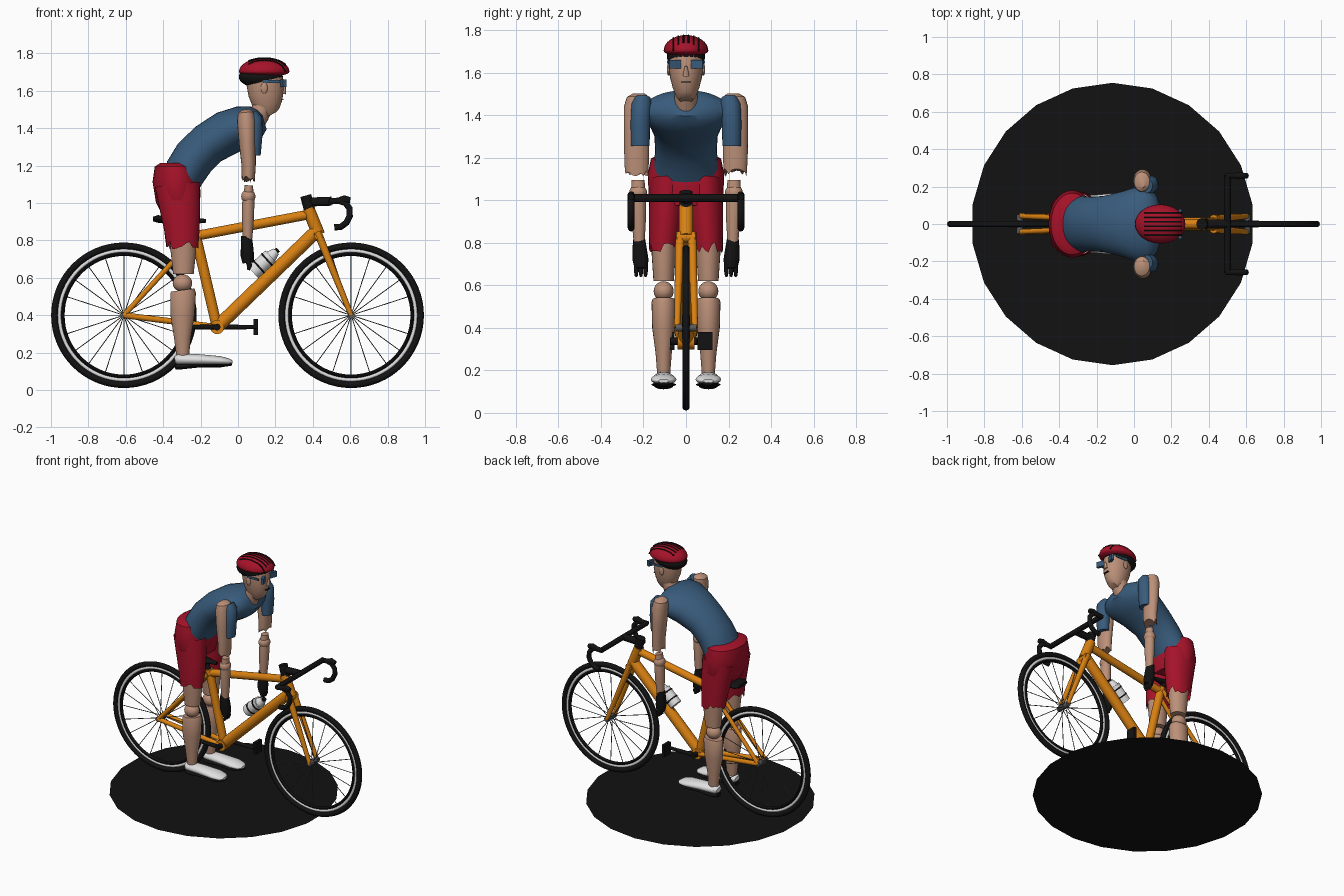
import bpy, bmesh, math, random
from mathutils import Vector, Matrix

random.seed(4)


def mat(name, r, g, b):
    m = bpy.data.materials.new(name)
    m.diffuse_color = (r, g, b, 1)
    return m


BLACK = mat("black", .006, .006, .006)
ORANGE = mat("orange", .70, .22, .006)
RED = mat("red", .38, .006, .022)
BLUE = mat("blue", .04, .105, .20)
SKIN = mat("skin", .50, .28, .19)
WHITE = mat("white", .75, .75, .76)
GREY = mat("spoke grey", .10, .10, .11)


def finish(bm, name, m):
    bmesh.ops.recalc_face_normals(bm, faces=bm.faces)
    me = bpy.data.meshes.new(name)
    bm.to_mesh(me)
    bm.free()
    me.materials.append(m)
    o = bpy.data.objects.new(name, me)
    bpy.context.collection.objects.link(o)
    return o


def loft(name, m, secs, n=24, cap=True, jag=0.0):
    """Skin ellipses (x, y, z, radius in xz plane, radius in y) along a path."""
    bm = bmesh.new()
    rings = []
    for i, (x, y, z, ru, rv) in enumerate(secs):
        a, b = secs[max(i - 1, 0)], secs[min(i + 1, len(secs) - 1)]
        t = Vector((b[0] - a[0], 0, b[2] - a[2])).normalized()
        u = Vector((t.z, 0, -t.x))
        last = i == len(secs) - 1
        ring = []
        for k in range(n):
            w = 2 * math.pi * k / n
            p = Vector((x, y, z)) + u * ru * math.cos(w) + Vector((0, rv * math.sin(w), 0))
            if last and jag:
                p += t * random.uniform(-jag, jag)
            ring.append(bm.verts.new(p))
        rings.append(ring)
    for r, s in zip(rings, rings[1:]):
        for k in range(n):
            bm.faces.new((r[k], r[(k + 1) % n], s[(k + 1) % n], s[k]))
    if cap:
        bm.faces.new(rings[0])
        bm.faces.new(rings[-1])
    return finish(bm, name, m)


def rod(bm, a, b, r1, r2=None, n=16):
    a, b = Vector(a), Vector(b)
    d = b - a
    mx = Matrix.Translation((a + b) / 2) @ d.to_track_quat('Z', 'Y').to_matrix().to_4x4()
    bmesh.ops.create_cone(bm, cap_ends=True, segments=n, radius1=r1,
                          radius2=r1 if r2 is None else r2, depth=d.length, matrix=mx)


def tube(name, m, a, b, r1, r2=None, n=16):
    bm = bmesh.new()
    rod(bm, a, b, r1, r2, n)
    return finish(bm, name, m)


def ball(name, m, c, r, flat=1.0):
    bm = bmesh.new()
    bmesh.ops.create_uvsphere(bm, u_segments=24, v_segments=16, radius=1)
    for v in bm.verts:
        zz = v.co.z * (flat if v.co.z < 0 else 1)
        v.co = Vector((c[0] + v.co.x * r[0], c[1] + v.co.y * r[1], c[2] + zz * r[2]))
    return finish(bm, name, m)


def box(name, m, c, s, rot=0):
    bm = bmesh.new()
    bmesh.ops.create_cube(bm, size=1, matrix=Matrix.Translation(c) @
                          Matrix.Rotation(rot, 4, 'Z') @ Matrix.Diagonal((*s, 1)))
    return finish(bm, name, m)


def ring(name, m, cx, cz, R, ry, rr):
    bm = bmesh.new()
    N, k = 64, 10
    g = [[bm.verts.new((cx + (R + rr * math.cos(b)) * math.cos(a), ry * math.sin(b),
                        cz + (R + rr * math.cos(b)) * math.sin(a)))
          for b in [2 * math.pi * j / k for j in range(k)]]
         for a in [2 * math.pi * i / N for i in range(N)]]
    for i in range(N):
        for j in range(k):
            h = g[(i + 1) % N]
            bm.faces.new((g[i][j], h[j], h[(j + 1) % k], g[i][(j + 1) % k]))
    return finish(bm, name, m)


# ground disc
bm = bmesh.new()
bmesh.ops.create_circle(bm, cap_ends=True, segments=22, radius=.755,
                        matrix=Matrix.Translation((-.115, 0, 0)))
finish(bm, "ground_disc", BLACK)

# wheels
for tag, cx in (("rear", -.61), ("front", .605)):
    ring(tag + "_tire", BLACK, cx, .4, .371, .018, .018)
    ring(tag + "_rim", WHITE, cx, .4, .345, .009, .010)
    ring(tag + "_inner_rim", BLACK, cx, .4, .327, .012, .010)
    tube(tag + "_hub", GREY, (cx, -.05, .4), (cx, .05, .4), .018)
    bm = bmesh.new()
    for i in range(20):
        a = 2 * math.pi * i / 20
        c, s = math.cos(a), math.sin(a)
        rod(bm, (cx + .012 * c, .018 * (-1) ** i, .4 + .012 * s),
            (cx + .325 * c, 0, .4 + .325 * s), .0025, n=5)
    finish(bm, tag + "_spokes", GREY)

# frame
BB, HB, HT = (-.112, 0, .337), (.432, 0, .83), (.375, 0, .97)
tube("seat_tube", ORANGE, BB, (-.232, 0, .85), .028)
tube("top_tube", ORANGE, (-.222, 0, .825), (.385, 0, .94), .026)
tube("down_tube", ORANGE, BB, (.42, 0, .85), .036)
tube("head_tube", ORANGE, HB, HT, .034)
tube("bottom_bracket", ORANGE, (-.112, -.04, .337), (-.112, .04, .337), .038)
for s in (-1, 1):
    tube("fork_leg", ORANGE, (.425, s * .028, .845), (.605, s * .042, .4), .022, .014)
    tube("seat_stay", ORANGE, (-.225, s * .025, .82), (-.61, s * .042, .4), .014)
    tube("chain_stay", ORANGE, (-.112, s * .03, .337), (-.61, s * .042, .4), .016)
tube("fork_crown", ORANGE, (.432, -.045, .825), (.432, .045, .825), .024)

# saddle
tube("seat_post", BLACK, (-.225, 0, .82), (-.27, 0, .91), .018)
loft("saddle", BLACK, [(-.455, 0, .915, .012, .055), (-.43, 0, .915, .02, .075),
                       (-.34, 0, .91, .022, .06), (-.25, 0, .905, .018, .028),
                       (-.17, 0, .905, .01, .015)])

# cranks and pedals
tube("crank_axle", BLACK, (-.112, -.075, .337), (-.112, .075, .337), .018)
for s, px in ((1, .095), (-1, -.275)):
    tube("crank_arm", BLACK, (-.112, s * .06, .337), (px, s * .06, .337), .014, .011)
    box("pedal", BLACK, (px, s * .09, .337), (.022, .07, .085))

# stem and handlebar with drops
tube("stem_post", BLACK, (.385, 0, .955), (.362, 0, 1.04), .03)
tube("stem", BLACK, (.37, 0, 1.005), (.50, 0, 1.01), .024)
tube("handlebar", BLACK, (.50, -.262, 1.01), (.50, .262, 1.01), .018)
for s in (-1, 1):
    y = s * .258
    loft("bar_drop", BLACK, [(x, y, z, .017, .016) for x, z in
                             ((.49, 1.01), (.54, 1.012), (.575, 1.0), (.597, .97),
                              (.597, .93), (.58, .895), (.55, .873), (.515, .87))], 12)
    loft("brake_hood", BLACK, [(.53, y, 1.012, .015, .015), (.57, y, 1.02, .022, .018),
                               (.60, y, 1.015, .016, .014)], 12)

# bottle in its cage
tube("bottle", WHITE, (.08, 0, .63), (.175, 0, .715), .042, n=20)
tube("bottle_neck", WHITE, (.17, 0, .71), (.205, 0, .742), .036, .02)
tube("bottle_cap", BLACK, (.20, 0, .738), (.215, 0, .751), .014)
for f in (.3, .75):
    c = Vector((.08 + .095 * f, 0, .63 + .085 * f))
    tube("cage_band", BLACK, c, c + Vector((.0075, 0, .0067)), .0445, n=20)
tube("cage_rail", BLACK, (.10, 0, .575), (.20, 0, .67), .012)

# torso and neck
loft("shirt", BLUE, [(-.31, 0, 1.10, .10, .155), (-.28, 0, 1.17, .112, .15),
                     (-.235, 0, 1.24, .115, .145), (-.16, 0, 1.315, .115, .15),
                     (-.06, 0, 1.375, .12, .175), (.03, 0, 1.41, .112, .205),
                     (.085, 0, 1.425, .095, .20), (.12, 0, 1.432, .07, .15),
                     (.14, 0, 1.438, .045, .085)], 32)
loft("neck", SKIN, [(.08, 0, 1.40, .05, .055), (.115, 0, 1.47, .052, .055),
                    (.145, 0, 1.56, .058, .055)])

# shorts
loft("shorts_hips", RED, [(-.33, 0, 1.215, .085, .13), (-.33, 0, 1.195, .115, .165),
                          (-.33, 0, 1.12, .127, .18), (-.32, 0, 1.02, .12, .175),
                          (-.31, 0, .96, .10, .15)], 32)

# legs, shoes and arms on both sides
for s in (-1, 1):
    y = s * .105
    loft("shorts_leg", RED, [(-.325, s * .085, 1.1, .12, .085), (-.31, s * .092, .97, .108, .082),
                             (-.30, s * .1, .86, .095, .074), (-.297, y, .775, .086, .068)],
         28, cap=False, jag=.025)
    loft("thigh", SKIN, [(-.297, y, .87, .074, .06), (-.292, y, .74, .068, .056),
                         (-.292, y, .62, .055, .048)])
    ball("knee", SKIN, (-.297, y, .572), (.052, .047, .047))
    loft("calf", SKIN, [(-.295, y, .535, .062, .052), (-.293, y, .52, .068, .057),
                        (-.297, y, .40, .064, .054), (-.297, y, .28, .045, .038),
                        (-.295, y, .15, .03, .028)])
    loft("shoe", WHITE, [(-.338, y, .162, .018, .028), (-.32, y, .164, .03, .045),
                         (-.21, y, .162, .03, .05), (-.10, y, .157, .025, .06),
                         (-.05, y, .152, .018, .048), (-.03, y, .15, .008, .025)])
    loft("sole", BLACK, [(-.336, y, .125, .014, .028), (-.30, y, .127, .016, .045),
                         (-.2, y, .133, .011, .047), (-.09, y, .133, .011, .058),
                         (-.032, y, .138, .007, .026)])
    loft("upper_arm", SKIN, [(.04, s * .222, 1.50, .02, .03), (.042, s * .226, 1.485, .042, .052),
                             (.045, s * .23, 1.44, .05, .062), (.05, s * .232, 1.32, .045, .06),
                             (.057, s * .232, 1.2, .038, .058), (.055, s * .232, 1.13, .035, .055)],
         20, jag=.02)
    loft("sleeve", BLUE, [(.065, s * .205, 1.475, .04, .04), (.08, s * .21, 1.45, .05, .048),
                          (.085, s * .215, 1.36, .046, .046), (.085, s * .215, 1.255, .036, .044)], 20)
    loft("forearm", SKIN, [(.058, s * .225, 1.095, .022, .03), (.055, s * .225, 1.0, .033, .037),
                           (.053, s * .222, .9, .031, .033), (.05, s * .22, .79, .024, .025)], 20, jag=.008)
    ball("elbow", SKIN, (.055, s * .225, 1.035), (.038, .042, .038))
    loft("glove", BLACK, [(.045, s * .22, .825, .028, .027), (.048, s * .218, .77, .033, .034),
                          (.05, s * .214, .72, .036, .038), (.054, s * .212, .68, .03, .03)], 16)
    for k in range(3):
        fy = s * (.19 + .022 * k)
        loft("finger", BLACK, [(.05, fy, .70, .016, .012), (.062, fy, .665, .014, .011),
                               (.055, fy, .642, .008, .007)], 10)

# head
loft("head", SKIN, [(.178, 0, 1.472, .035, .03), (.168, 0, 1.49, .058, .047),
                    (.157, 0, 1.53, .080, .063), (.15, 0, 1.58, .094, .076),
                    (.145, 0, 1.64, .1, .082), (.14, 0, 1.69, .095, .08)], 28)
tube("nose", SKIN, (.24, 0, 1.585), (.25, 0, 1.63), .016, .006, 10)
box("mouth", BLACK, (.235, 0, 1.555), (.02, .045, .005))
ball("hair", BLACK, (.122, 0, 1.675), (.118, .09, .06))
for s in (-1, 1):
    ball("ear", SKIN, (.14, s * .082, 1.615), (.018, .008, .03))
    box("lens", BLUE, (.236, s * .042, 1.64), (.018, .08, .04), -s * .35)
    box("glasses_arm", BLUE, (.18, s * .086, 1.65), (.09, .006, .014))

# helmet with vents
ball("helmet", RED, (.14, 0, 1.703), (.135, .105, .073), .4)
for i in range(6):
    y = -.06 + .024 * i
    path = []
    for j in range(11):
        x = -.085 + .2 * j / 10
        z = .073 * math.sqrt(max(0, 1 - (x / .135) ** 2 - (y / .105) ** 2))
        path.append((.14 + x, y, 1.703 + z, .004, .004))
    loft("helmet_vent", BLACK, path, 8)

# smooth shading with sharp edges kept
for o in bpy.context.collection.objects:
    o.select_set(True)
    bpy.context.view_layer.objects.active = o
bpy.ops.object.shade_smooth_by_angle(angle=math.radians(40))
